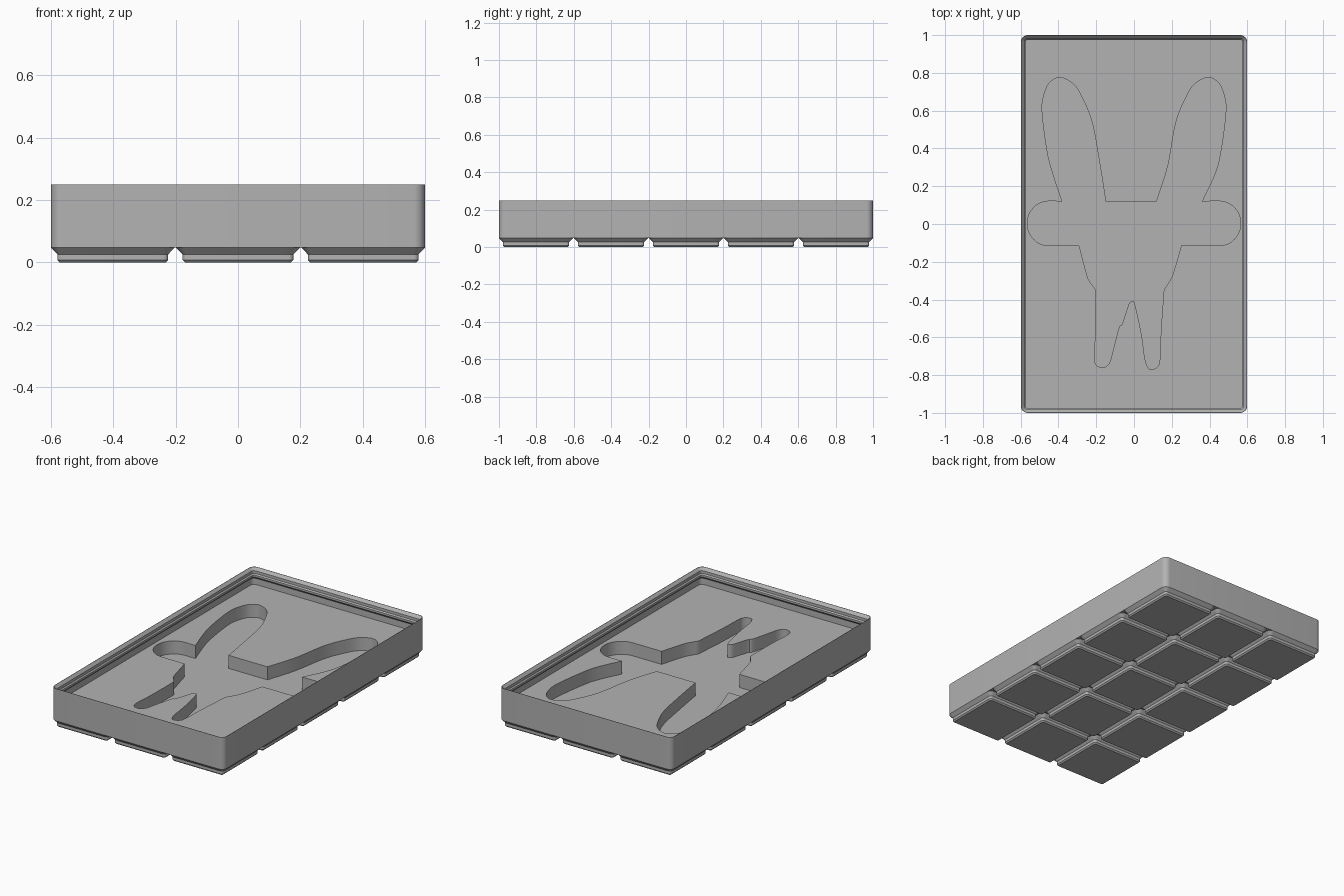
import bpy, bmesh, math
from mathutils import Vector

cube = bpy.data.objects.get("Cube")
if cube:
    bpy.data.objects.remove(cube, do_unlink=True)

grey = bpy.data.materials.new("plain grey")
grey.use_nodes = True
colour = (0.45, 0.45, 0.45, 1)
grey.diffuse_color = colour
grey.node_tree.nodes["Principled BSDF"].inputs["Base Color"].default_value = colour


def rounded_rect(hx, hy, r, steps=8):
    """Counter-clockwise outline with rounded corners."""
    pts = []
    for k, (sx, sy) in enumerate([(1, 1), (-1, 1), (-1, -1), (1, -1)]):
        for i in range(steps + 1):
            a = (k + i / steps) * math.pi / 2
            pts.append((sx * (hx - r) + r * math.cos(a), sy * (hy - r) + r * math.sin(a)))
    return pts


def loft(name, rings):
    """Closed solid through a list of (outline, height) rings."""
    bm = bmesh.new()
    loops = [[bm.verts.new((x, y, z)) for x, y in pts] for pts, z in rings]
    for a, b in zip(loops, loops[1:]):
        for i in range(len(a)):
            j = (i + 1) % len(a)
            bm.faces.new((a[i], a[j], b[j], b[i]))
    bm.faces.new(loops[0][::-1])
    bm.faces.new(loops[-1])
    bmesh.ops.recalc_face_normals(bm, faces=bm.faces)
    mesh = bpy.data.meshes.new(name)
    bm.to_mesh(mesh)
    bm.free()
    mesh.materials.append(grey)
    return place(name, mesh)


def place(name, mesh, location=(0, 0, 0)):
    obj = bpy.data.objects.new(name, mesh)
    obj.location = location
    bpy.context.collection.objects.link(obj)
    return obj


def smooth_path(points, steps=5):
    """Catmull-Rom curve through the points, sharp at its ends."""
    p = [Vector(q) for q in points]
    p = [2 * p[0] - p[1]] + p + [2 * p[-1] - p[-2]]
    out = []
    for a, b, c, d in zip(p, p[1:], p[2:], p[3:]):
        for i in range(steps):
            t = i / steps
            out.append(0.5 * (2 * b + (c - a) * t + (2 * a - 5 * b + 4 * c - d) * t ** 2
                              + (3 * b - a - 3 * c + d) * t ** 3))
    return [tuple(v) for v in out] + [tuple(points[-1])]


def shade(obj):
    bpy.ops.object.select_all(action="DESELECT")
    obj.select_set(True)
    bpy.context.view_layer.objects.active = obj
    bpy.ops.object.shade_smooth_by_angle(angle=math.radians(30))


# Tray: outer wall, stepped stacking lip, undercut wall and raised bed
HX, HY, R = 0.599, 1.0, 0.036
BASE, BED, TOP = 0.047, 0.142, 0.249
profile = [(0, BASE), (0, TOP), (0.002, TOP), (0.018, TOP - 0.017), (0.018, TOP - 0.034),
           (0.025, TOP - 0.041), (0.025, TOP - 0.053), (0.01, TOP - 0.068), (0.01, BED)]
tray = loft("tray", [(rounded_rect(HX - d, HY - d, R - d), z) for d, z in profile])

# Pocket outline: two upper lobes, round side ends and two lower prongs
lobe = [(.18, .31), (.22, .53), (.27, .66), (.32, .74), (.39, .775), (.445, .75),
        (.476, .685), (.486, .595), (.46, .39), (.43, .27)]
left_lobe = smooth_path([(.12, .12)] + lobe + [(.36, .12)])
right_lobe = smooth_path([(-.15, .12)] + [(-x, y) for x, y in lobe] + [(-.38, .12)])
arc = [(0.45 + 0.115 * math.sin(a), 0.003 + 0.118 * math.cos(a))
       for a in (math.pi * i / 24 for i in range(25))]
right_side = smooth_path([(-.29, -.115), (-.26, -.23), (-.24, -.295), (-.2, -.35)])
prongs = smooth_path([(-.2, -.35), (-.203, -.58), (-.21, -.7), (-.2, -.745), (-.165, -.76),
                      (-.13, -.735), (-.11, -.665), (-.08, -.55), (-.063, -.53), (-.037, -.45),
                      (-.025, -.42), (-.01, -.41), (.005, -.425), (.035, -.56), (.048, -.64),
                      (.058, -.715), (.075, -.76), (.095, -.77), (.125, -.755), (.137, -.715),
                      (.143, -.56), (.158, -.35)])
left_side = smooth_path([(.158, -.35), (.195, -.29), (.217, -.23), (.25, -.115)])
outline = (right_lobe + [(-x, y) for x, y in arc] + right_side + prongs[1:]
           + left_side[1:] + arc[::-1] + left_lobe[::-1])
cutter = loft("pocket_cutter", [(outline, 0.06), (outline, BED + 0.03)])
cutter.hide_render = True

# Cut the pocket into the bed
cut = tray.modifiers.new("pocket", "BOOLEAN")
cut.operation, cut.solver, cut.object = "DIFFERENCE", "EXACT", cutter
bpy.context.view_layer.objects.active = tray
bpy.ops.object.modifier_apply(modifier=cut.name)
bpy.data.objects.remove(cutter, do_unlink=True)
shade(tray)

# Feet: three by five stepped pads under the tray
PITCH = 0.401
steps = [(0.17, 0.008, 0), (0.1776, 0.0155, 0.008), (0.1776, 0.0155, 0.026),
         (0.198, R, 0.047), (0.198, R, 0.048)]
foot = loft("foot", [(rounded_rect(h, h, r), z) for h, r, z in steps])
shade(foot)
foot.location = (-PITCH, -2 * PITCH, 0)
for i in range(3):
    for j in range(5):
        if i or j:
            place("foot", foot.data, ((i - 1) * PITCH, (j - 2) * PITCH, 0))
